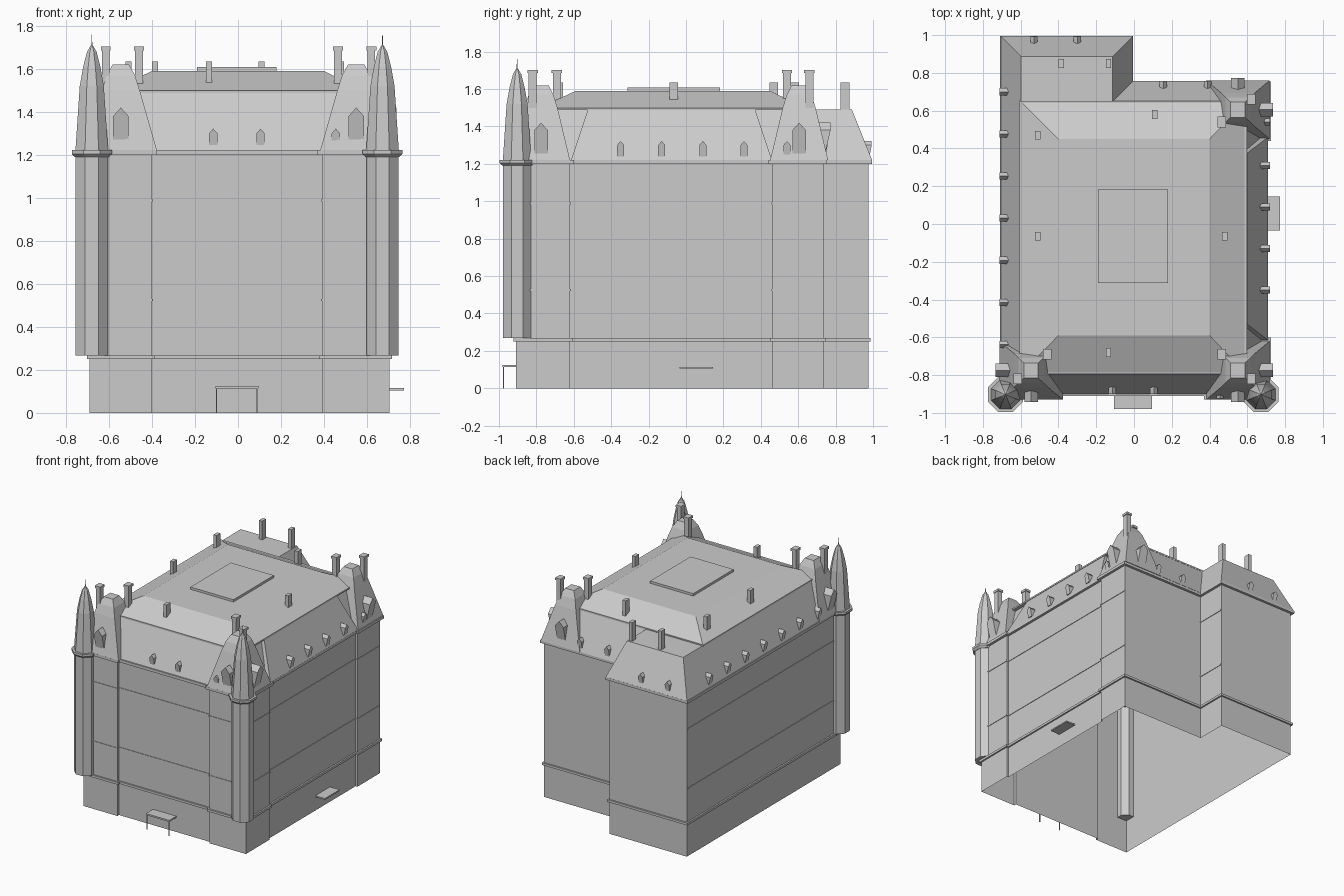
import bpy, bmesh, math
from mathutils import Matrix, Vector

cube = bpy.data.objects.get("Cube")
if cube:
    bpy.data.objects.remove(cube)

stone = bpy.data.materials.new("pale grey stone")
stone.use_nodes = True
GREY = (0.6, 0.6, 0.6, 1)
stone.diffuse_color = GREY
stone.node_tree.nodes["Principled BSDF"].inputs["Base Color"].default_value = GREY


def loft(name, rings, bottom=True, top=True, matrix=None):
    """Skin a stack of (outline, height) rings."""
    bm = bmesh.new()
    loops = [[bm.verts.new((x, y, z)) for x, y in pts] for pts, z in rings]
    n = len(loops[0])
    for a, b in zip(loops, loops[1:]):
        for i in range(n):
            j = (i + 1) % n
            bm.faces.new((a[i], a[j], b[j], b[i]))
    if bottom:
        bm.faces.new(loops[0][::-1])
    if top:
        bm.faces.new(loops[-1])
    return finish(name, bm, matrix)


def finish(name, bm, matrix=None):
    if matrix:
        bm.transform(matrix)
    mesh = bpy.data.meshes.new(name)
    bm.to_mesh(mesh)
    bm.free()
    mesh.materials.append(stone)
    obj = bpy.data.objects.new(name, mesh)
    bpy.context.collection.objects.link(obj)
    return obj


def rect(x0, x1, y0, y1):
    return [(x0, y0), (x1, y0), (x1, y1), (x0, y1)]


def square(cx, cy, hx, hy):
    return rect(cx - hx, cx + hx, cy - hy, cy + hy)


def box(name, cx, cy, hx, hy, z0, z1):
    return loft(name, [(square(cx, cy, hx, hy), z0), (square(cx, cy, hx, hy), z1)])


def offset(pts, d):
    """Grow a right-angled outline by d."""
    out = []
    for i, p in enumerate(pts):
        p = Vector(p)
        a = (p - Vector(pts[i - 1])).normalized()
        b = (Vector(pts[(i + 1) % len(pts)]) - p).normalized()
        out.append((p.x + d * (a.y + b.y), p.y - d * (a.x + b.x)))
    return out


def octagon(cx, cy, apothem):
    r = apothem / math.cos(math.pi / 8)
    return [(cx + r * math.cos((k + .5) * math.pi / 4),
             cy + r * math.sin((k + .5) * math.pi / 4)) for k in range(8)]


def ring(name, plan, d, z0, z1):
    loft(name, [(plan, z0), (offset(plan, d), z0), (offset(plan, d), z1), (plan, z1)],
         False, False)


# Walls: stepped plan with projecting corner bays and a rear wing
def wall_plan(back):
    return [(-.69, -.91), (-.4, -.91), (-.4, -.89), (.39, -.89), (.39, -.91),
            (.705, -.91), (.705, -.62), (.69, -.62), (.69, .46), (.705, .46),
            (.705, .735 - back), (-.025, .735 - back), (-.025, .975 - back), (-.69, .975 - back)]


walls = wall_plan(0)
loft("walls", [(walls, 0), (walls, 1.2)], False, False)
ring("base_ledge", walls, .012, .25, .268)
for z in (.52, .983):
    ring("string_course", wall_plan(.01), .004, z, z + .01)
loft("eaves", [(offset(walls, .02), 1.2), (offset(walls, .02), 1.222)])

# Main mansard roof
L = [(-.705, -.9), (.675, -.9), (.675, .757), (-.005, .757), (-.005, .995), (-.705, .995)]
loft("mansard_roof", [(L, 1.22), (offset(L, -.108), 1.49)])
loft("side_mansard", [(rect(.5, .71, -.615, .46), 1.22), (rect(.5, .592, -.525, .37), 1.49)])
loft("roof_cornice", [(rect(-.605, .597, -.795, .652), 1.487), (rect(-.605, .597, -.795, .652), 1.499)])
loft("upper_roof", [(rect(-.59, .585, -.785, .64), 1.499), (rect(-.4, .4, -.59, .45), 1.59)])
box("roof_platform", -.005, -.065, .185, .248, 1.585, 1.608)


# Gabled dormer with a leaning front, facing the given turn about z
def dormer(name, x, y, turn, w, z0, z1, peak, depth, lean):
    bm = bmesh.new()
    face = [(-w, lean, z0), (w, lean, z0), (w, 0, z1), (0, 0, peak), (-w, 0, z1)]
    front = [bm.verts.new(p) for p in face]
    back = [bm.verts.new((p[0], depth, p[2])) for p in face]
    bm.faces.new(front)
    bm.faces.new(back[::-1])
    for i in range(5):
        j = (i + 1) % 5
        bm.faces.new((front[j], front[i], back[i], back[j]))
    finish(name, bm, Matrix.Translation((x, y, 0)) @ Matrix.Rotation(math.radians(turn), 4, 'Z'))


def small_dormer(x, y, turn):
    dormer("small_dormer", x, y, turn, .019, 1.24, 1.3, 1.322, .055, .012)


def large_dormer(x, y, turn):
    dormer("large_dormer", x, y, turn, .036, 1.23, 1.38, 1.42, .09, .035)


FRONT, RIGHT, BACK, LEFT = 0, 90, 180, -90
for x in (-.115, .105):
    small_dormer(x, -.9, FRONT)
small_dormer(.455, -.925, FRONT)
for y in (-.35, -.13, .09, .31, .54):
    small_dormer(.72, y, RIGHT)
for k in range(7):
    small_dormer(-.712, .7 - k * .223, LEFT)
for x in (-.53, -.30):
    small_dormer(x, .993, BACK)
for x in (.155, .39):
    small_dormer(x, .757, BACK)

# Corner pavilions: bell-shaped hipped roofs, large dormers, tall chimneys
for cx, cy in ((-.545, -.775), (.55, -.775), (.55, .605)):
    s = 1 if cx > 0 else -1
    t = 1 if cy > 0 else -1
    loft("pavilion_roof", [(square(cx, cy, .168, .155), 1.22), (square(cx, cy, .088, .088), 1.5),
                           (square(cx, cy, .066, .066), 1.57), (square(cx, cy, .038, .04), 1.62)])
    large_dormer(cx, cy + t * .168, BACK if t > 0 else FRONT)
    large_dormer(cx + s * .187, cy, RIGHT if s > 0 else LEFT)
    for dx, dy in ((-.085, .085), (.07, -.045)) if t < 0 else ((-.085, -.065), (.07, .055)):
        px, py = cx + s * dx, cy + dy
        box("tall_chimney", px, py, .018, .022, 1.3, 1.69)
        box("chimney_cap", px, py, .023, .028, 1.685, 1.703)

# Short chimneys
for x, y, z in ((-.385, .85, 1.45), (-.135, .85, 1.45), (.11, .58, 1.5), (-.51, .47, 1.5),
                (-.51, -.065, 1.5), (.48, -.065, 1.5), (-.135, -.68, 1.53)):
    box("short_chimney", x, y, .014, .023, z, 1.635)

# Corner turrets
for x in (-.68, .672):
    y = -.903
    loft("turret", [(octagon(x, y, .075), .268), (octagon(x, y, .075), 1.2)])
    loft("turret_cornice", [(octagon(x, y, .078), 1.19), (octagon(x, y, .093), 1.205),
                            (octagon(x, y, .093), 1.222)])
    loft("turret_roof", [(octagon(x, y, r), z) for r, z in
                         ((.076, 1.22), (.056, 1.52), (.04, 1.61), (.022, 1.68), (.004, 1.71))])
    loft("turret_spike", [(octagon(x, y, .003), 1.7), (octagon(x, y, .001), 1.76)])

# Entrance canopies
box("front_canopy", -.005, -.937, .1, .043, .113, .125)
for x in (-.1, .09):
    box("canopy_post", x, -.975, .003, .003, 0, .115)
box("side_canopy", .73, .055, .042, .09, .105, .115)
